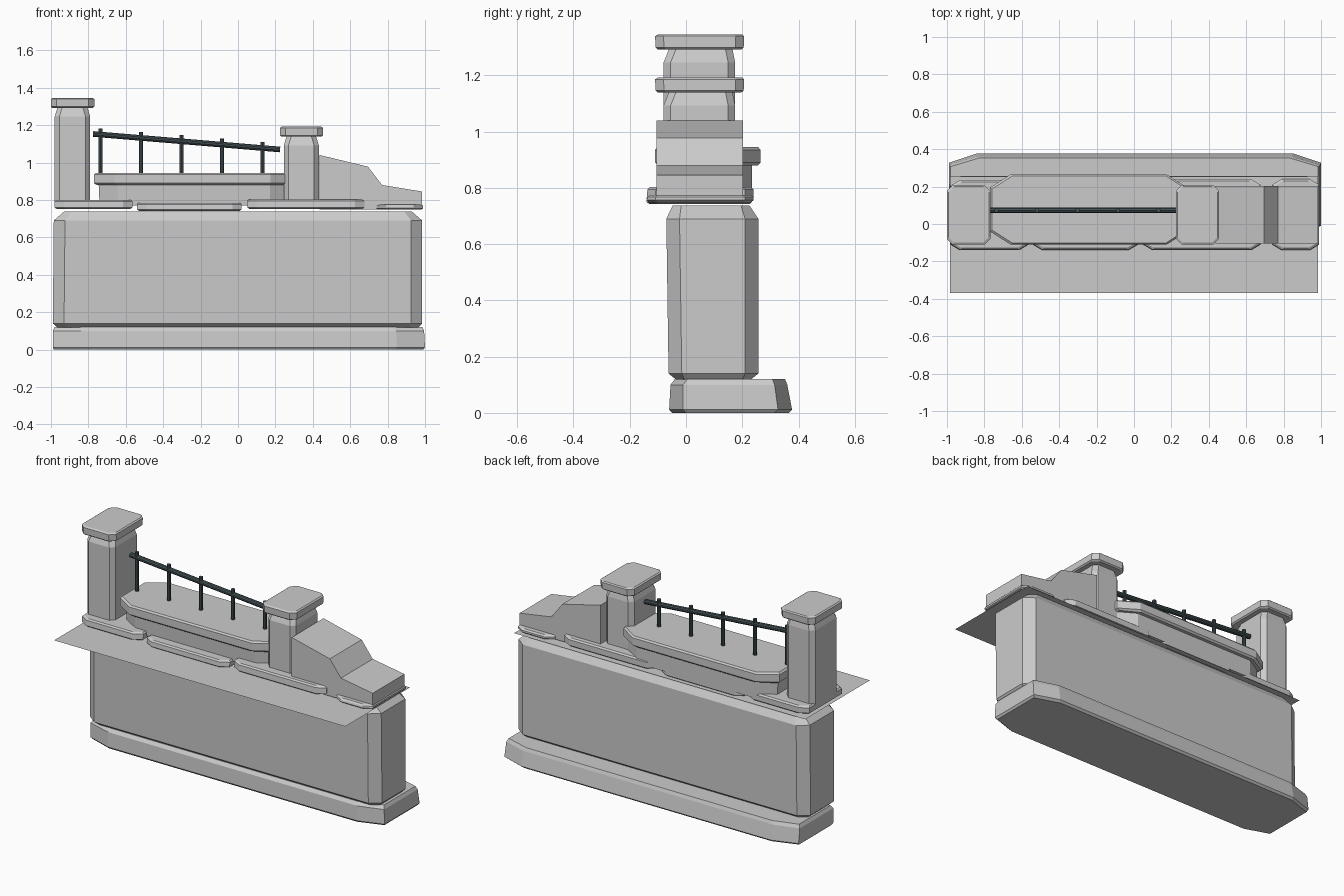
import bpy, bmesh
from mathutils import Vector


def finish(bm, name):
    bmesh.ops.recalc_face_normals(bm, faces=bm.faces)
    me = bpy.data.meshes.new(name)
    bm.to_mesh(me)
    bm.free()
    ob = bpy.data.objects.new(name, me)
    bpy.context.collection.objects.link(ob)
    return ob


def stone(name, rings):
    """Stack of chamfered rectangles: (z, x0, x1, y0, y1, chamfer x, chamfer y)."""
    bm = bmesh.new()
    loops = []
    for z, x0, x1, y0, y1, cx, cy in rings:
        pts = [(x0 + cx, y0), (x1 - cx, y0), (x1, y0 + cy), (x1, y1 - cy),
               (x1 - cx, y1), (x0 + cx, y1), (x0, y1 - cy), (x0, y0 + cy)]
        loops.append([bm.verts.new((x, y, z)) for x, y in pts])
    for a, b in zip(loops, loops[1:]):
        for i in range(8):
            j = (i + 1) % 8
            bm.faces.new((a[i], a[j], b[j], b[i]))
    bm.faces.new(loops[0][::-1])
    bm.faces.new(loops[-1])
    return finish(bm, name)


# plinth and main wall
stone("plinth", [(0.0, -0.985, 0.99, -0.05, 0.365, 0.15, 0.05),
                 (0.012, -0.99, 1.0, -0.06, 0.377, 0.15, 0.05),
                 (0.10, -0.99, 0.995, -0.055, 0.36, 0.15, 0.045),
                 (0.12, -0.98, 0.985, -0.04, 0.352, 0.15, 0.045)])
stone("wall", [(0.118, -0.965, 0.965, -0.035, 0.23, 0.05, 0.03),
               (0.14, -0.99, 0.985, -0.062, 0.257, 0.06, 0.047),
               (0.69, -0.985, 0.985, -0.07, 0.257, 0.06, 0.047),
               (0.738, -0.93, 0.93, -0.047, 0.225, 0.04, 0.03)])

# thin ground sheet over the wall
bm = bmesh.new()
bm.faces.new([bm.verts.new((x, y, 0.743)) for x, y in
              ((-0.985, -0.37), (0.985, -0.37), (0.985, 0.255), (-0.985, 0.255))])
finish(bm, "ground_sheet")

# coping slabs along the top
for i, (x0, x1, z0, z1, y1) in enumerate([(-0.98, -0.565, 0.752, 0.80, 0.235),
                                          (-0.54, 0.02, 0.742, 0.785, 0.235),
                                          (0.05, 0.675, 0.752, 0.803, 0.24),
                                          (0.74, 0.99, 0.748, 0.775, 0.24)]):
    stone(f"coping_slab_{i + 1}", [(z0, x0 + .01, x1 - .01, -0.13, y1 - .01, 0.05, 0.03),
                                   (z0 + .008, x0, x1, -0.14, y1, 0.05, 0.03),
                                   (z1 - .008, x0, x1, -0.137, y1, 0.05, 0.03),
                                   (z1, x0 + .008, x1 - .008, -0.128, y1 - .01, 0.05, 0.03)])

# bench block with overhanging seat
stone("bench_block", [(0.77, -0.74, 0.27, -0.075, 0.235, 0.10, 0.06),
                      (0.885, -0.745, 0.27, -0.08, 0.235, 0.10, 0.06)])
stone("bench_seat", [(0.88, -0.755, 0.27, -0.10, 0.255, 0.11, 0.06),
                     (0.89, -0.77, 0.285, -0.11, 0.265, 0.11, 0.07),
                     (0.935, -0.77, 0.285, -0.11, 0.265, 0.11, 0.07),
                     (0.945, -0.76, 0.28, -0.102, 0.257, 0.11, 0.07)])

# two pillars with caps
for name, x0, x1, zs, zt in (("left", -0.98, -0.79, 1.295, 1.345),
                             ("right", 0.245, 0.432, 1.142, 1.192)):
    stone(name + "_pillar", [(0.78, x0, x1, -0.08, 0.175, 0.025, 0.025),
                             (zs - 0.05, x0, x1, -0.08, 0.175, 0.025, 0.025),
                             (zs, x0 + .015, x1 - .015, -0.06, 0.165, 0.025, 0.025)])
    a, b = x0 - 0.02, x1 + 0.022
    stone(name + "_pillar_cap", [(zs - .003, a + .008, b - .008, -0.10, 0.197, 0.03, 0.03),
                                 (zs + .004, a, b, -0.108, 0.205, 0.03, 0.03),
                                 (zt - .006, a, b, -0.11, 0.207, 0.03, 0.03),
                                 (zt, a + .008, b - .008, -0.10, 0.2, 0.03, 0.03)])

# stepped end block, an extruded side profile
bm = bmesh.new()
prof = [(0.437, 0.75), (0.985, 0.75), (0.985, 0.845), (0.77, 0.88), (0.695, 0.978), (0.437, 1.04)]
f = bm.faces.new([bm.verts.new((x, -0.105, z)) for x, z in prof])
ext = bmesh.ops.extrude_face_region(bm, geom=[f])["geom"]
bmesh.ops.translate(bm, vec=(0, 0.307, 0),
                    verts=[g for g in ext if isinstance(g, bmesh.types.BMVert)])
finish(bm, "stepped_end_block")
for o in [o for o in bpy.data.objects if o.name == "stepped_end_block"]:
    bm = bmesh.new()
    bm.from_mesh(o.data)
    bmesh.ops.holes_fill(bm, edges=bm.edges)
    bmesh.ops.recalc_face_normals(bm, faces=bm.faces)
    bm.to_mesh(o.data)
    bm.free()

# metal handrail and posts
metal = bpy.data.materials.new("dark_metal")
metal.diffuse_color = (0.06, 0.085, 0.095, 1)


def rod(name, p, q, r):
    p, q = Vector(p), Vector(q)
    bpy.ops.mesh.primitive_cylinder_add(vertices=10, radius=r, depth=(q - p).length,
                                        location=(p + q) / 2)
    ob = bpy.context.object
    ob.rotation_euler = (q - p).to_track_quat('Z', 'Y').to_euler()
    ob.name = name
    ob.data.materials.append(metal)
    bpy.ops.object.shade_smooth_by_angle()


rod("handrail", (-0.775, 0.073, 1.153), (0.225, 0.073, 1.07), 0.015)
for i in range(5):
    x = -0.735 + 0.2165 * i
    rod(f"rail_post_{i + 1}", (x, 0.073, 0.93), (x, 0.073, 1.121 - 0.083 * x), 0.012)
